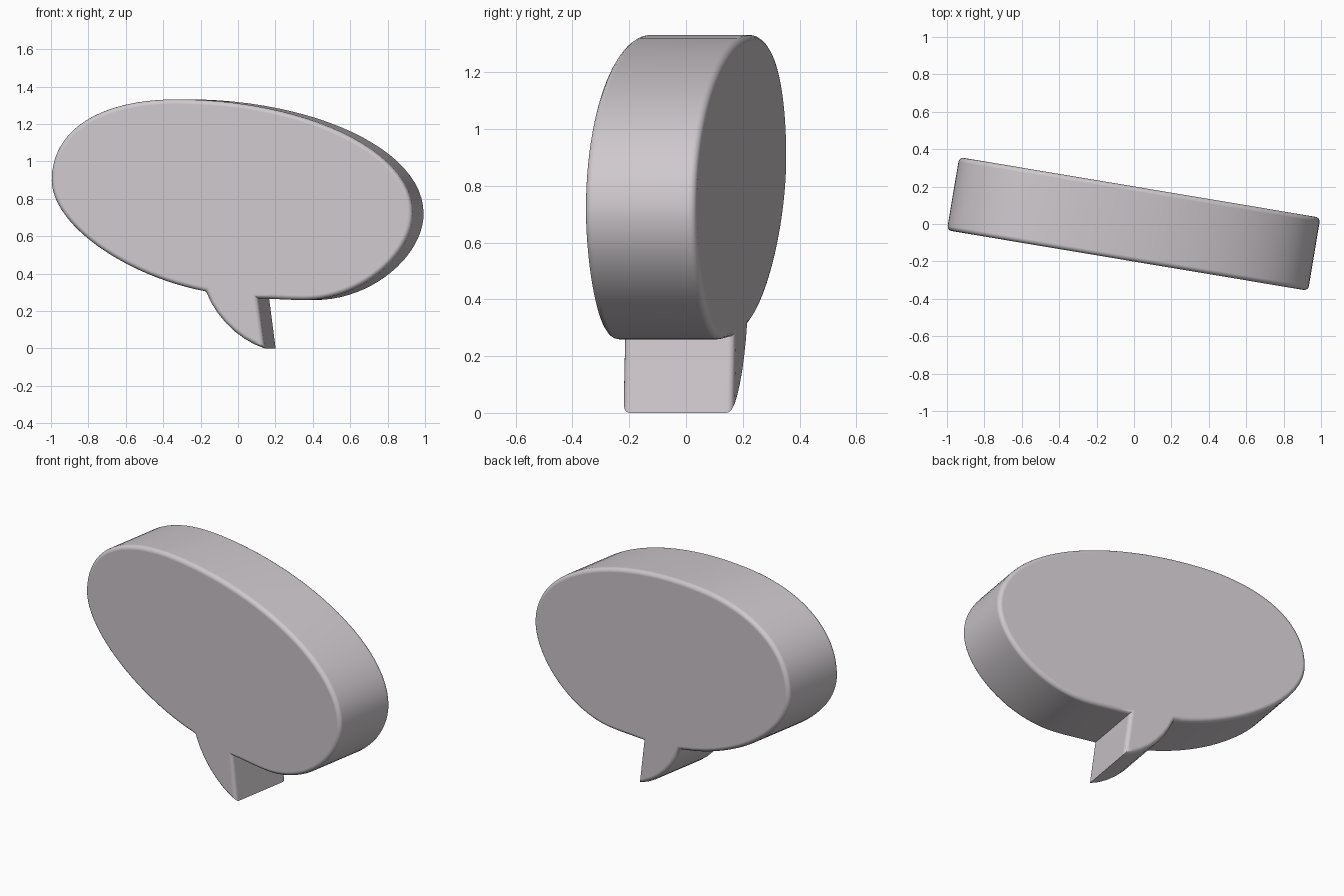
import bpy
import bmesh
import math
from mathutils import Matrix, Vector
from mathutils.geometry import interpolate_bezier

if "Cube" in bpy.data.objects:
    bpy.data.objects.remove(bpy.data.objects["Cube"], do_unlink=True)

YAW = math.radians(-9.5)
HALF_DEPTH = 0.198
RIM = 0.025

# Outline: (start, handle, handle, end, steps), clockwise from the left end
LEFT, TOP, RIGHT = (-1, 0.9), (-0.33, 1.332), (0.931, 0.72)
BOTTOM, NOTCH, TIP, TAIL_ROOT = (0.35, 0.259), (0.105, 0.268), (0.14, 0), (-0.175, 0.305)
SEGMENTS = [
    (LEFT, (-1, 1.17), (-0.74, 1.332), TOP, 20),
    (TOP, (0.33, 1.332), (0.931, 1.07), RIGHT, 24),
    (RIGHT, (0.931, 0.5), (0.66, 0.259), BOTTOM, 20),
    (BOTTOM, (0.27, 0.259), (0.2, 0.265), NOTCH, 4),
    (NOTCH, NOTCH, TIP, TIP, 1),
    (TIP, (0.01, 0.04), (-0.12, 0.16), TAIL_ROOT, 7),
    (TAIL_ROOT, (-0.6, 0.385), (-1, 0.66), LEFT, 24),
]


def local(p):
    """Undo the yaw so the outline lies in the slab's own plane."""
    x = (p[0] + HALF_DEPTH * math.sin(-YAW)) / math.cos(YAW)
    return Vector((x, -HALF_DEPTH, p[1]))


outline = []
for a, h1, h2, b, steps in SEGMENTS:
    pts = interpolate_bezier(local(a), local(h1), local(h2), local(b), steps + 1)
    outline += pts[:-1]

# Extruded slab with rounded front and back rims
bm = bmesh.new()
front = bm.faces.new([bm.verts.new(p) for p in outline])
extruded = bmesh.ops.extrude_face_region(bm, geom=[front], use_keep_orig=True)
back_verts = [g for g in extruded["geom"] if isinstance(g, bmesh.types.BMVert)]
bmesh.ops.translate(bm, verts=back_verts, vec=(0, 2 * HALF_DEPTH, 0))
bmesh.ops.recalc_face_normals(bm, faces=bm.faces)
rims = [e for e in bm.edges if abs(e.verts[0].co.y - e.verts[1].co.y) < 0.001]
bmesh.ops.bevel(bm, geom=rims, offset=RIM, offset_type="OFFSET", segments=4,
                profile=0.5, affect="EDGES", clamp_overlap=False)
bmesh.ops.recalc_face_normals(bm, faces=bm.faces)
bm.transform(Matrix.Rotation(YAW, 4, "Z"))

mesh = bpy.data.meshes.new("speech_bubble")
bm.to_mesh(mesh)
bm.free()
bubble = bpy.data.objects.new("speech_bubble", mesh)
bpy.context.collection.objects.link(bubble)

# Pale grey material
grey = bpy.data.materials.new("pale_grey")
grey.use_nodes = True
colour = (0.62, 0.58, 0.61, 1)
grey.diffuse_color = colour
grey.node_tree.nodes["Principled BSDF"].inputs["Base Color"].default_value = colour
mesh.materials.append(grey)

# Smooth walls and rims, flat front and back
bpy.ops.object.select_all(action="DESELECT")
bubble.select_set(True)
bpy.context.view_layer.objects.active = bubble
bpy.ops.object.shade_smooth_by_angle(angle=math.radians(35))
weighted = bubble.modifiers.new("even_normals", "WEIGHTED_NORMAL")
weighted.keep_sharp = True
